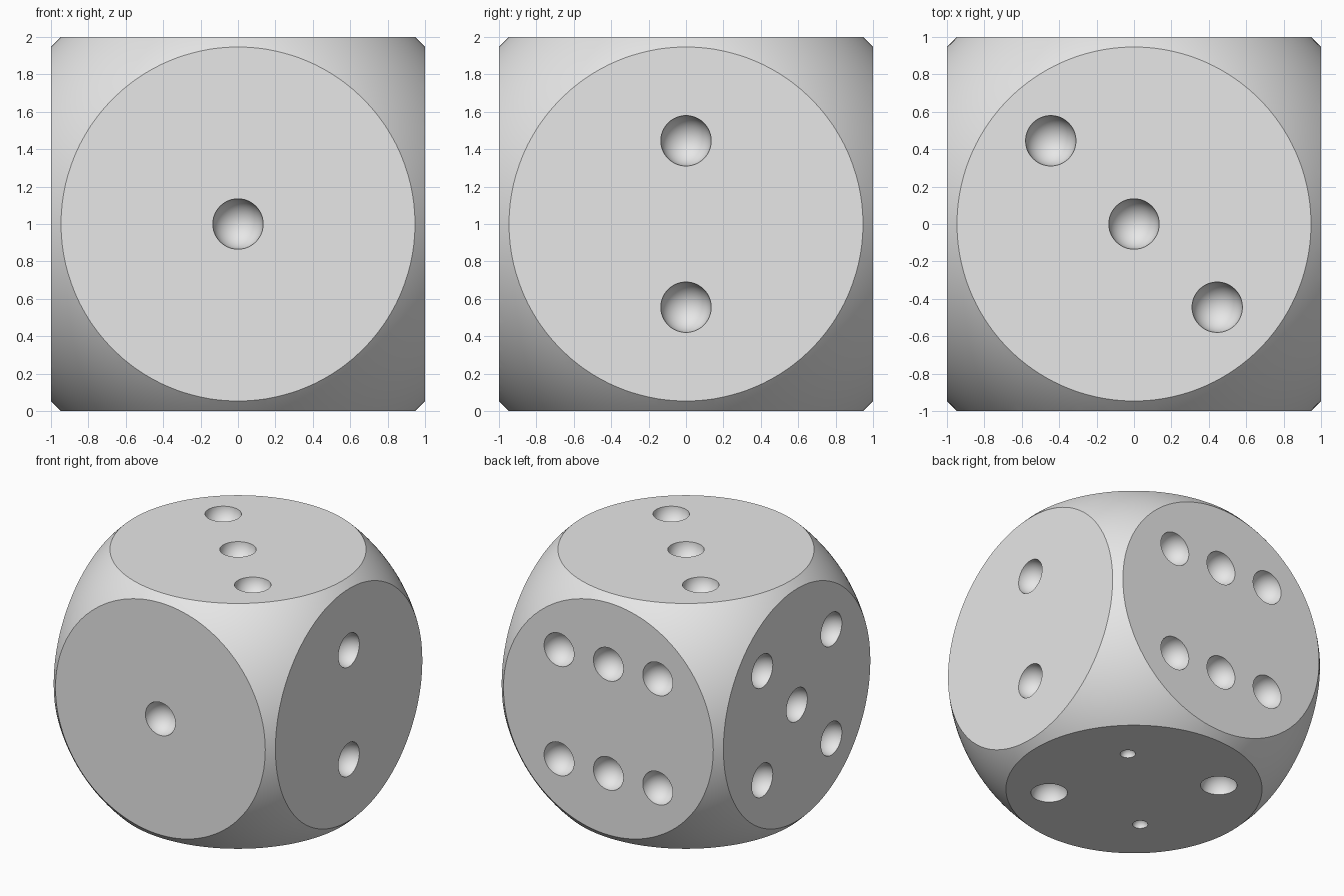
import bpy
import bmesh
import math
from mathutils import Vector, Matrix

default = bpy.data.objects.get("Cube")
if default:
    bpy.data.objects.remove(default, do_unlink=True)

CENTRE = Vector((0, 0, 1))
BODY_RADIUS = 1.377
PIP_RADIUS = 0.135
SMALL_RADIUS = 0.057
S = 0.445          # pip spacing
N = 0.37           # spacing of the two small underside dimples

X, Y, Z = Vector((1, 0, 0)), Vector((0, 1, 0)), Vector((0, 0, 1))

# Each face: outward normal, in-plane axes, pips as (u, v, radius)
def pips(*spots):
    return [(u, v, PIP_RADIUS) for u, v in spots]

FACES = [
    (-Y, X, Z, pips((0, 0))),
    (X, Y, Z, pips((0, S), (0, -S))),
    (Z, X, Y, pips((-S, S), (0, 0), (S, -S))),
    (-Z, X, Y, pips((S, -S), (-S, S))
        + [(N, N, SMALL_RADIUS), (-N, -N, SMALL_RADIUS)]),
    (-X, Y, Z, pips((S, S), (S, -S), (-S, S), (-S, -S), (0, 0))),
    (Y, X, Z, pips(*[(u, v) for u in (-S, 0, S) for v in (-S, S)])),
]

grey = bpy.data.materials.new("light_grey")
grey.use_nodes = True
colour = (0.8, 0.8, 0.8, 1)
grey.diffuse_color = colour
grey.node_tree.nodes["Principled BSDF"].inputs["Base Color"].default_value = colour


def make_object(name, bm):
    bmesh.ops.recalc_face_normals(bm, faces=bm.faces)
    mesh = bpy.data.meshes.new(name)
    bm.to_mesh(mesh)
    bm.free()
    mesh.materials.append(grey)
    obj = bpy.data.objects.new(name, mesh)
    bpy.context.collection.objects.link(obj)
    return obj


# Rounded body: a sphere sliced flat on six sides
bm = bmesh.new()
bmesh.ops.create_uvsphere(bm, u_segments=160, v_segments=80, radius=BODY_RADIUS,
                          matrix=Matrix.Translation(CENTRE))
for normal, u_axis, v_axis, spots in FACES:
    cut = bmesh.ops.bisect_plane(bm, geom=bm.verts[:] + bm.edges[:] + bm.faces[:],
                                 plane_co=CENTRE + normal, plane_no=normal,
                                 clear_outer=True)
    rim = [e for e in cut["geom_cut"] if isinstance(e, bmesh.types.BMEdge)]
    bmesh.ops.contextual_create(bm, geom=rim)
body = make_object("die_body", bm)

# Pip cutters: spheres centred just outside each flat face
bm = bmesh.new()
for normal, u_axis, v_axis, spots in FACES:
    turn = normal.to_track_quat('Z', 'Y').to_matrix().to_4x4()
    for u, v, radius in spots:
        place = CENTRE + normal * 1.003 + u_axis * u + v_axis * v
        bmesh.ops.create_uvsphere(bm, u_segments=48, v_segments=24, radius=radius,
                                  matrix=Matrix.Translation(place) @ turn)
cutter = make_object("pip_cutter", bm)
cutter.hide_render = True

# Carve the pips, then drop the cutter
carve = body.modifiers.new("pips", 'BOOLEAN')
carve.operation = 'DIFFERENCE'
carve.solver = 'EXACT'
carve.object = cutter
bpy.ops.object.select_all(action='DESELECT')
body.select_set(True)
bpy.context.view_layer.objects.active = body
bpy.ops.object.modifier_apply(modifier=carve.name)
bpy.data.objects.remove(cutter, do_unlink=True)

# Smooth curves with crisp rims
bpy.ops.object.shade_smooth_by_angle(angle=math.radians(30))
